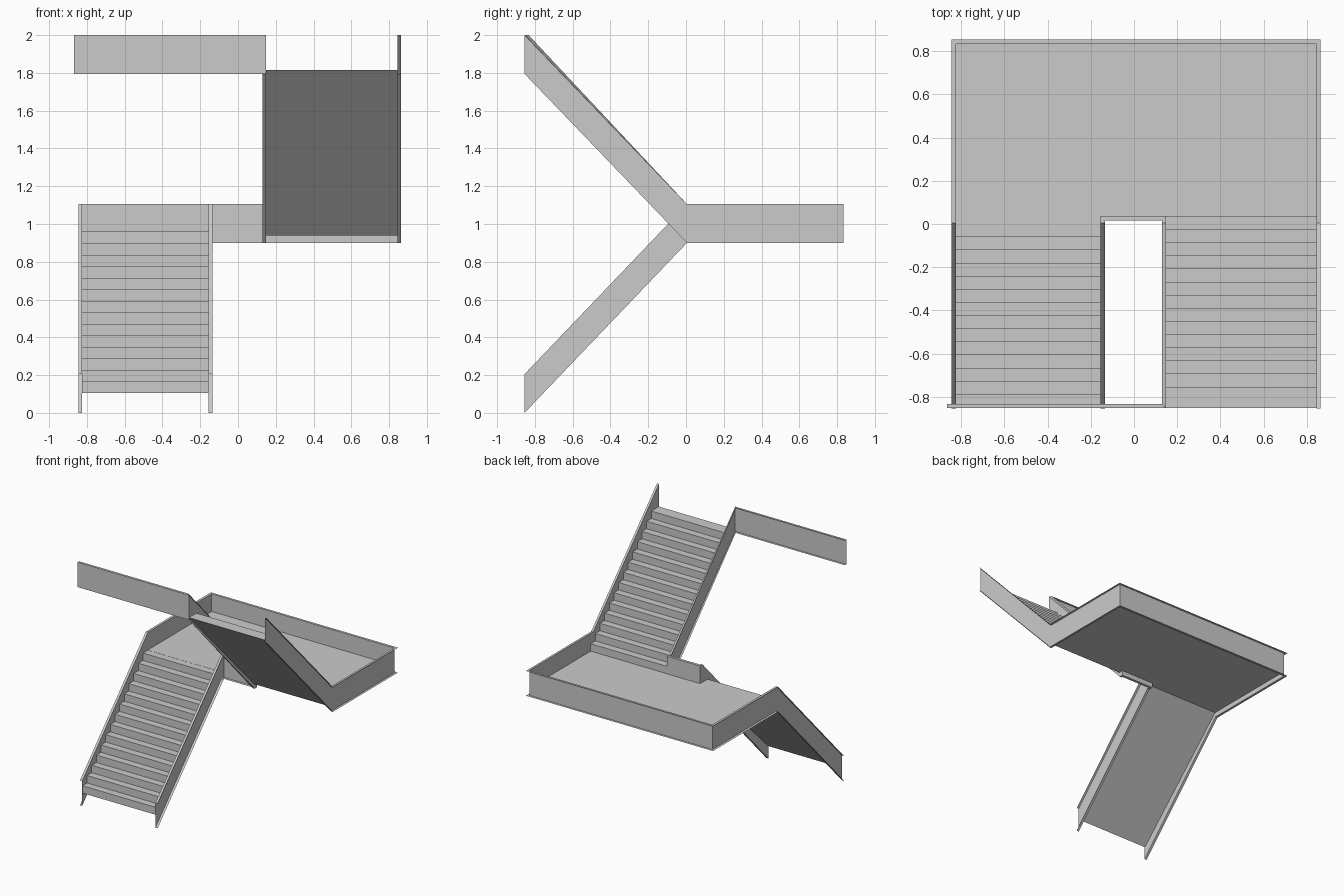
import bpy, bmesh

if "Cube" in bpy.data.objects:
    bpy.data.objects.remove(bpy.data.objects["Cube"])

STEP = 0.061      # rise of one step
GO = 0.0608       # depth of one tread
HEIGHT = 0.205    # vertical height of the side channels


def finish(name, bm):
    bmesh.ops.recalc_face_normals(bm, faces=bm.faces)
    mesh = bpy.data.meshes.new(name)
    bm.to_mesh(mesh)
    bm.free()
    obj = bpy.data.objects.new(name, mesh)
    bpy.context.collection.objects.link(obj)
    return obj


def prism(name, points, offset):
    """Extrude a flat outline by a vector."""
    bm = bmesh.new()
    face = bm.faces.new([bm.verts.new(p) for p in points])
    ext = bmesh.ops.extrude_face_region(bm, geom=[face])
    verts = [g for g in ext["geom"] if isinstance(g, bmesh.types.BMVert)]
    bmesh.ops.translate(bm, verts=verts, vec=offset)
    return finish(name, bm)


def channel(name, path):
    """Sheet C-channel along a path of (x, y, bottom z, flange dx, flange dy)."""
    bm = bmesh.new()
    rows = []
    for x, y, z, dx, dy in path:
        rows.append([bm.verts.new(p) for p in (
            (x + dx, y + dy, z), (x, y, z),
            (x, y, z + HEIGHT), (x + dx, y + dy, z + HEIGHT))])
    for a, b in zip(rows, rows[1:]):
        for i in range(3):
            bm.faces.new((a[i], a[i + 1], b[i + 1], b[i]))
    return finish(name, bm)


# lower flight: fourteen risers up to the landing
lower = [(-0.851, 0.105)]
for k in range(14):
    y = -0.851 + GO * k
    if k:
        lower.append((y, 0.105 + STEP * k))
    lower.append((y, 0.105 + STEP * (k + 1)))
lower += [(0.0, 0.959), (0.0, 0.94)]
prism("lower_flight", [(-0.825, y, z) for y, z in lower], (0.67, 0, 0))

# upper flight: fourteen risers from the landing back to the front
upper = [(0.0, 0.94), (0.036, 0.96)]
for k in range(14):
    y = 0.036 - GO * k
    z = 0.96 + STEP * (k + 1)
    upper.append((y, z))
    upper.append((y - GO if k < 13 else -0.852, z))
prism("upper_flight", [(0.148, y, z) for y, z in upper], (0.697, 0, 0))

# landing deck, notched around the stairwell
deck = [(-0.825, 0), (-0.155, 0), (-0.155, 0.038), (0.148, 0.038),
        (0.148, 0), (0.845, 0), (0.845, 0.835), (-0.825, 0.835)]
prism("landing_deck", [(x, y, 0.94) for x, y in deck], (0, 0, 0.02))

# outer stringer: up the left, round the landing, up the right
channel("outer_stringer", [
    (-0.825, -0.855, 0.0, -0.02, 0), (-0.825, 0.005, 0.9, -0.02, 0),
    (-0.825, 0.835, 0.9, -0.02, 0.02), (0.845, 0.835, 0.9, 0.018, 0.02),
    (0.845, 0.005, 0.9, 0.018, 0), (0.845, -0.855, 1.795, 0.018, 0)])

# inner stringer: round the stairwell, then along the top floor edge
channel("inner_stringer", [
    (-0.155, -0.855, 0.0, 0.02, 0), (-0.155, 0.005, 0.9, 0.02, 0),
    (-0.155, 0.038, 0.9, 0.02, -0.022), (0.148, 0.038, 0.9, -0.018, -0.022),
    (0.148, 0.005, 0.9, -0.018, 0), (0.148, -0.853, 1.795, -0.018, 0.02),
    (-0.867, -0.853, 1.795, 0, 0.02)])
